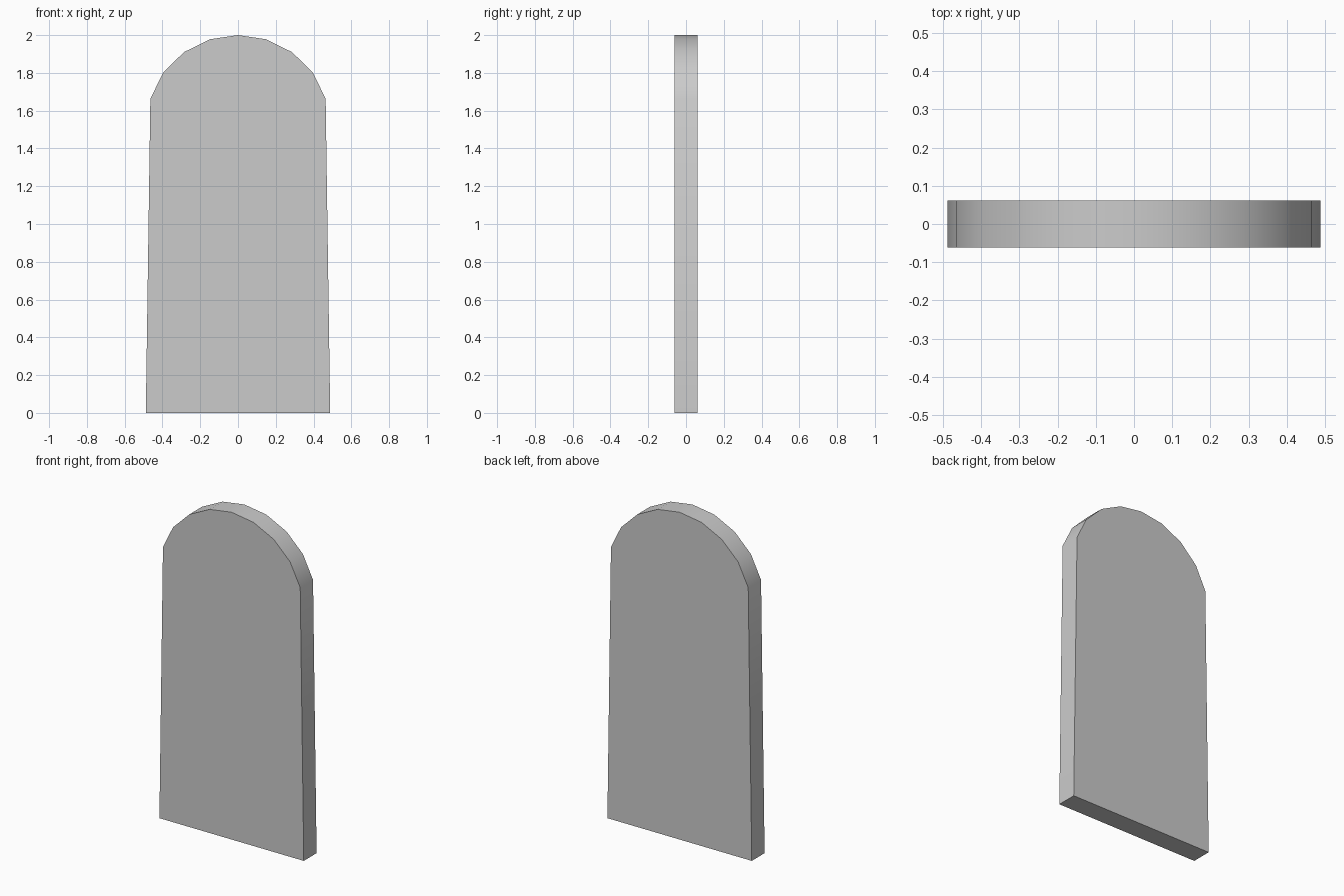
import bpy, bmesh, math

if "Cube" in bpy.data.objects:
    bpy.data.objects.remove(bpy.data.objects["Cube"])

HALF_DEPTH = 0.062

# Right half of the slab outline: tapered side, then faceted arch up to the crown
half = [(0.488, 0.0), (0.464, 1.663), (0.396, 1.802),
        (0.286, 1.91), (0.148, 1.978)]
outline = half + [(0.0, 2.0)] + [(-x, z) for x, z in reversed(half)]

# Arched slab: front outline extruded to the back
bm = bmesh.new()
front = bm.faces.new([bm.verts.new((x, -HALF_DEPTH, z)) for x, z in outline])
ext = bmesh.ops.extrude_face_region(bm, geom=[front], use_keep_orig=True)
back = [v for v in ext["geom"] if isinstance(v, bmesh.types.BMVert)]
bmesh.ops.translate(bm, verts=back, vec=(0, 2 * HALF_DEPTH, 0))
bmesh.ops.recalc_face_normals(bm, faces=bm.faces)

mesh = bpy.data.meshes.new("arched_slab")
bm.to_mesh(mesh)
bm.free()
slab = bpy.data.objects.new("arched_slab", mesh)
bpy.context.collection.objects.link(slab)

# Smooth arch, crisp front and back edges
bpy.context.view_layer.objects.active = slab
slab.select_set(True)
bpy.ops.object.shade_smooth_by_angle(angle=math.radians(30))
